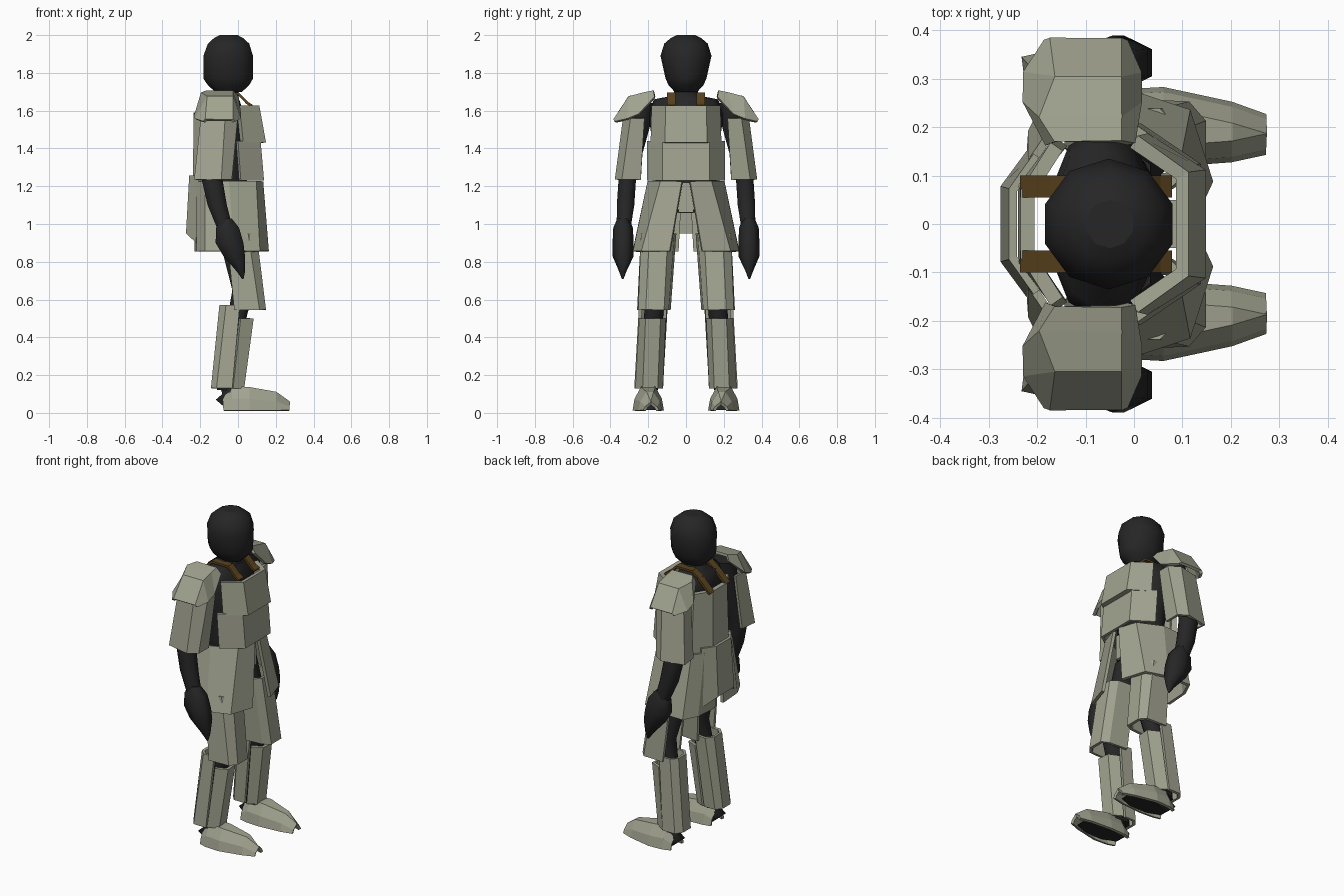
import bpy, math


def material(name, rgb):
    m = bpy.data.materials.new(name)
    m.diffuse_color = (*rgb, 1)
    return m


ARMOUR = material("armour", (0.36, 0.37, 0.28))
DARK = material("dark_cloth", (0.019, 0.019, 0.019))
LEATHER = material("leather", (0.10, 0.055, 0.012))


def make(name, verts, faces, mat, mirror, thick=0):
    me = bpy.data.meshes.new(name)
    me.from_pydata(verts, [], faces)
    me.materials.append(mat)
    ob = bpy.data.objects.new(name, me)
    bpy.context.collection.objects.link(ob)
    if thick:
        s = ob.modifiers.new("thickness", 'SOLIDIFY')
        s.thickness = thick
        s.offset = 0
    if mirror:
        m = ob.modifiers.new("mirror", 'MIRROR')
        m.use_axis = (False, True, False)
        m.use_mirror_merge = False
    return ob


def sheet(name, rows, mat=ARMOUR, thick=0.018, mirror=True):
    """Bent plate through rows of 3D points, given a thickness."""
    n = len(rows[0])
    verts = [p for r in rows for p in r]
    faces = [(i * n + j, i * n + j + 1, (i + 1) * n + j + 1, (i + 1) * n + j)
             for i in range(len(rows) - 1) for j in range(n - 1)]
    return make(name, verts, faces, mat, mirror, thick)


def level(z, pts):
    return [(x, y, z) for x, y in pts]


def both(z, pts):
    """Half outline plus its reflection, for plates on the centre line."""
    return level(z, pts + [(x, -y) for x, y in reversed(pts)])


def limb(name, rings, n=8, mirror=True, mat=DARK):
    """Stack of elliptical rings (x, y, z, rx, ry)."""
    verts, faces = [], []
    for x, y, z, rx, ry in rings:
        for k in range(n):
            a = 2 * math.pi * (k + 0.5) / n
            verts.append((x + rx * math.cos(a), y + ry * math.sin(a), z))
    for i in range(len(rings) - 1):
        for k in range(n):
            q = (k + 1) % n
            faces.append((i * n + k, i * n + q, (i + 1) * n + q, (i + 1) * n + k))
    faces += [tuple(range(n))[::-1], tuple(range((len(rings) - 1) * n, len(rings) * n))]
    ob = make(name, verts, faces, mat, mirror)
    for f in ob.data.polygons:
        f.use_smooth = len(f.vertices) == 4
    return ob


# Dark body under the armour
limb("head", [(-.05, 0, 1.70, .075, .06), (-.05, 0, 1.735, .115, .093), (-.052, 0, 1.77, .138, .108),
              (-.052, 0, 1.89, .138, .135), (-.05, 0, 1.955, .115, .115), (-.05, 0, 1.985, .08, .08),
              (-.05, 0, 2.0, .05, .05)], 10, False)
limb("torso", [(-.05, 0, 1.06, .08, .10), (-.05, 0, 1.12, .12, .16), (-.05, 0, 1.25, .10, .16),
               (-.06, 0, 1.45, .12, .18), (-.07, 0, 1.58, .11, .20), (-.08, 0, 1.66, .09, .17),
               (-.06, 0, 1.68, .065, .065), (-.05, 0, 1.76, .06, .06)], 10, False)
limb("leg", [(-.04, .10, 1.10, .08, .06), (-.01, .135, .86, .08, .065), (.03, .16, .65, .065, .06),
             (0, .17, .53, .055, .055), (-.03, .18, .40, .06, .055), (-.07, .19, .12, .045, .045)])
limb("arm", [(-.10, .23, 1.64, .07, .06), (-.10, .25, 1.52, .07, .065), (-.14, .31, 1.25, .06, .05),
             (-.11, .32, 1.10, .055, .05), (-.07, .33, .98, .045, .04)])
limb("hand", [(-.06, .333, 1.03, .03, .03), (-.055, .333, .98, .07, .052), (-.045, .333, .90, .085, .056),
              (-.02, .333, .83, .066, .056), (.015, .335, .75, .026, .02), (.025, .335, .71, .005, .005)], 6)
limb("foot", [(.09, .195, .015, .155, .06), (.03, .2, .07, .16, .06), (0, .2, .10, .09, .05),
              (-.06, .19, .16, .045, .045)])

# Chest, belly and back plates
sheet("chest_plate", [both(1.625, [(0, .17), (.10, .10)]),
                      both(1.43, [(.02, .175), (.135, .105)])], thick=.03, mirror=False)
sheet("belly_plate", [both(1.44, [(-.005, .20), (.112, .12)]),
                      both(1.23, [(.01, .20), (.13, .12)])], mirror=False)
sheet("back_plate", [both(1.59, [(-.16, .16), (-.22, .065)]),
                     both(1.22, [(-.15, .17), (-.225, .075)])], thick=.03, mirror=False)

# Leather straps over the shoulders
sheet("shoulder_strap", [[(x, .055, z), (x, .10, z)] for x, z in
                         [(.075, 1.625), (.05, 1.64), (0, 1.69), (-.11, 1.69), (-.17, 1.64), (-.23, 1.58)]],
      LEATHER, .014)

# Shoulder guards and upper arm guards
sheet("shoulder_guard", [
    [(-.175, .165, 1.67), (-.16, .17, 1.70), (-.03, .17, 1.70), (-.005, .165, 1.67)],
    [(-.222, .25, 1.58), (-.19, .22, 1.69), (-.03, .22, 1.69), (.008, .25, 1.58)],
    [(-.222, .31, 1.555), (-.16, .30, 1.67), (-.03, .30, 1.67), (.008, .31, 1.555)],
    [(-.18, .375, 1.54), (-.17, .378, 1.55), (-.03, .378, 1.55), (-.02, .375, 1.54)]])
sheet("upper_arm_guard", [
    level(1.56, [(-.18, .22), (-.19, .30), (-.07, .325), (-.01, .29), (-.01, .22)]),
    level(1.235, [(-.21, .24), (-.225, .34), (-.09, .368), (-.04, .335), (-.04, .24)])])

# Flared skirt: two halves, a groin plate and a tail plate
sheet("skirt_half", [
    level(1.225, [(.125, .02), (.09, .13), (-.05, .195), (-.17, .19), (-.21, .13), (-.22, .02)]),
    level(.855, [(.155, .085), (.11, .23), (-.02, .272), (-.17, .275), (-.21, .19), (-.22, .04)])])
sheet("groin_plate", [both(1.22, [(.08, .05)]), both(1.06, [(.09, .04)])], mirror=False)
sheet("tail_plate", [both(1.255, [(-.20, .14), (-.25, .07)]),
                     [(-.215, .145, .90), (-.267, .075, .95), (-.267, -.075, .95), (-.215, -.145, .90)]],
      mirror=False)

# Thigh, shin and calf plates
sheet("thigh_guard", [
    level(.95, [(-.05, .06), (.06, .07), (.09, .10), (.09, .19), (.05, .23), (-.06, .23)]),
    level(.545, [(-.02, .09), (.10, .10), (.14, .12), (.14, .21), (.11, .245), (-.02, .25)])])
sheet("shin_guard", [
    level(.50, [(.01, .115), (.07, .14), (.075, .21), (.01, .24)]),
    level(.13, [(-.03, .13), (.02, .155), (.025, .225), (-.03, .26)])])
sheet("calf_guard", [
    level(.57, [(.01, .11), (-.06, .105), (-.09, .14), (-.09, .21), (-.06, .24), (.01, .24)]),
    level(.13, [(-.04, .13), (-.11, .13), (-.135, .16), (-.135, .23), (-.11, .265), (-.03, .265)])])

# Pointed boot shells, open underneath
sheet("boot_shell", [[(x, a, .012), (x, a + .01, h * .55), (x, a + .04, h), (x, b - .04, h),
                      (x, b - .01, h * .55), (x, b, .012)]
                     for x, a, b, h in [(-.075, .14, .255, .09), (-.03, .13, .27, .135), (.06, .125, .275, .13),
                                        (.2, .135, .245, .105), (.27, .15, .22, .055)]], thick=.016)
